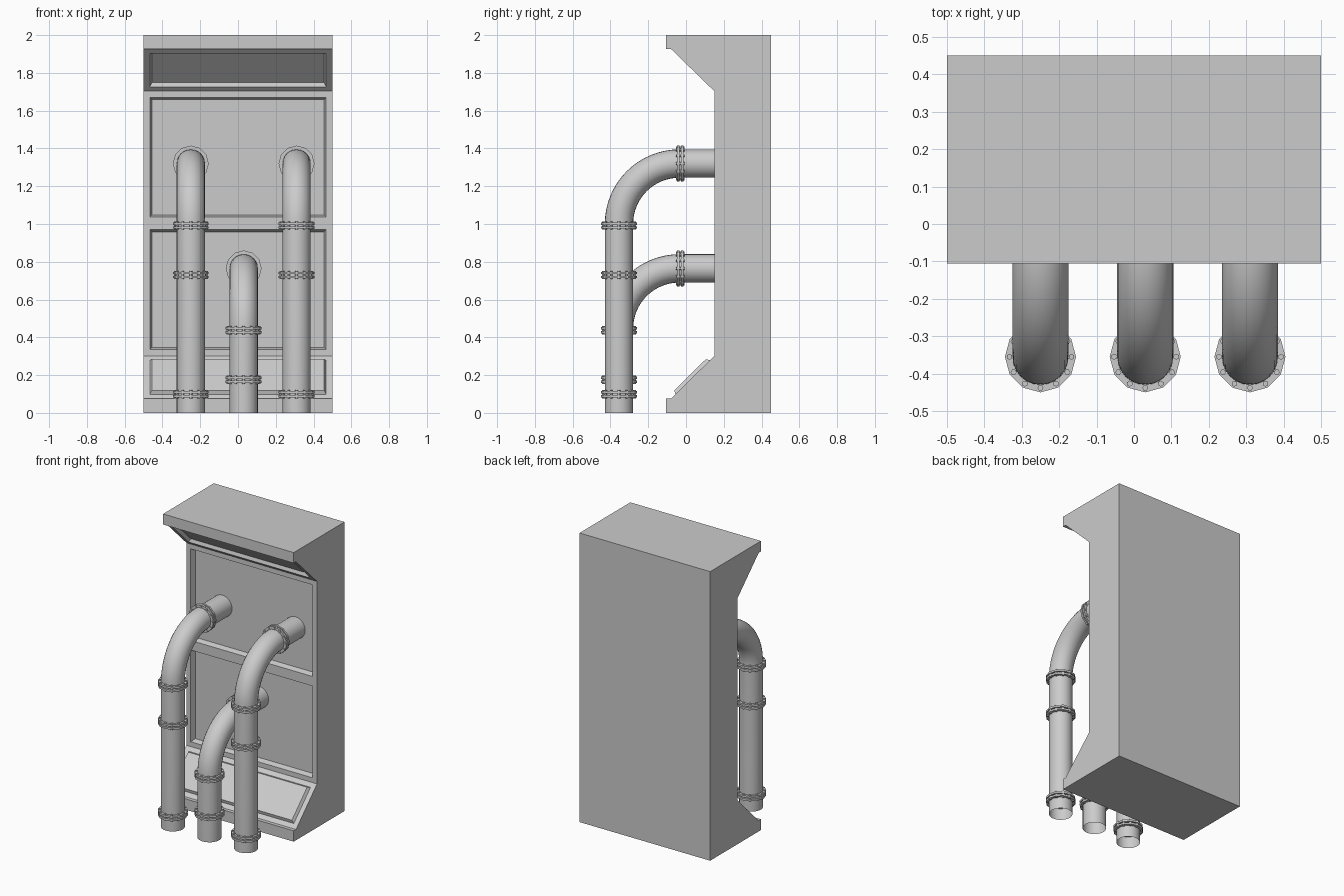
import bpy, bmesh
from math import sin, cos, pi
from mathutils import Matrix, Vector

if "Cube" in bpy.data.objects:
    bpy.data.objects.remove(bpy.data.objects["Cube"])

PIPE_Y, PIPE_R, BEND = -0.355, 0.075, 0.32


def add_object(name, bm):
    mesh = bpy.data.meshes.new(name)
    bm.to_mesh(mesh)
    bm.free()
    obj = bpy.data.objects.new(name, mesh)
    bpy.context.collection.objects.link(obj)
    return obj


# Cabinet: side profile (y, z) extruded across x, panels inset in its front faces
def cabinet():
    profile = [(0.45, 0), (-0.105, 0), (-0.105, 0.075), (-0.08, 0.075), (0.15, 0.302),
               (0.15, 1.003), (0.15, 1.703), (-0.08, 1.927), (-0.105, 1.927),
               (-0.105, 2), (0.45, 2)]
    bm = bmesh.new()
    left = [bm.verts.new((-0.5, y, z)) for y, z in profile]
    right = [bm.verts.new((0.5, y, z)) for y, z in profile]
    n = len(profile)
    bm.faces.new(left)
    bm.faces.new(right[::-1])
    strips = [bm.faces.new((left[i], right[i], right[(i + 1) % n], left[(i + 1) % n]))
              for i in range(n)]
    bmesh.ops.recalc_face_normals(bm, faces=bm.faces[:])
    bm.normal_update()
    # sloped sill plate is raised, the other three panels are recessed
    for index, depth in ((3, 0.019), (4, -0.035), (5, -0.035), (6, -0.022)):
        bmesh.ops.inset_individual(bm, faces=[strips[index]], thickness=0.047)
        bm.normal_update()
        bmesh.ops.inset_individual(bm, faces=[strips[index]], thickness=0.016, depth=depth)
        bm.normal_update()
    add_object("wall_cabinet", bm)


# Pipe: rises, bends through a quarter circle and enters the cabinet
def pipe(name, x, top):
    base = top - BEND
    path = [(x, PIPE_Y, 0)]
    for i in range(17):
        a = i / 16 * pi / 2
        path.append((x, PIPE_Y + BEND * (1 - cos(a)), base + BEND * sin(a)))
    path.append((x, 0.2, top))
    curve = bpy.data.curves.new(name, 'CURVE')
    curve.dimensions = '3D'
    curve.bevel_depth = PIPE_R
    curve.bevel_resolution = 10
    spline = curve.splines.new('POLY')
    spline.points.add(len(path) - 1)
    for point, co in zip(spline.points, path):
        point.co = (*co, 1)
    obj = bpy.data.objects.new(name, curve)
    bpy.context.collection.objects.link(obj)
    bpy.ops.object.select_all(action='DESELECT')
    obj.select_set(True)
    bpy.context.view_layer.objects.active = obj
    bpy.ops.object.convert(target='MESH')
    bpy.ops.object.shade_smooth_by_angle()


# Flange: two discs clamped by a ring of twelve hexagonal bolts
def flange(name, location, horizontal=False):
    bm = bmesh.new()

    def cylinder(sides, radius, height, co, turn=0):
        bmesh.ops.create_cone(bm, cap_ends=True, segments=sides, radius1=radius,
                              radius2=radius, depth=height,
                              matrix=Matrix.Translation(co) @ Matrix.Rotation(turn, 4, 'Z'))

    for side in (-1, 1):
        cylinder(12, 0.095, 0.013, (0, 0, side * 0.0105))
    for i in range(12):
        a = i * pi / 6
        cylinder(6, 0.008, 0.044, (0.083 * cos(a), 0.083 * sin(a), 0), a)
    turn = Matrix.Rotation(pi / 2 if horizontal else 0, 4, 'X')
    bm.transform(Matrix.Translation(Vector(location)) @ turn)
    add_object(name, bm)


cabinet()
for name, x, top in (("left", -0.25, 1.32), ("middle", 0.03, 0.765), ("right", 0.31, 1.32)):
    pipe(name + "_pipe", x, top)
    flange(name + "_wall_flange", (x, -0.03, top), True)
    for i, drop in enumerate((0.328, 0.59, 1.222)):
        if top > drop:
            flange(f"{name}_flange_{i + 1}", (x, PIPE_Y, top - drop))
